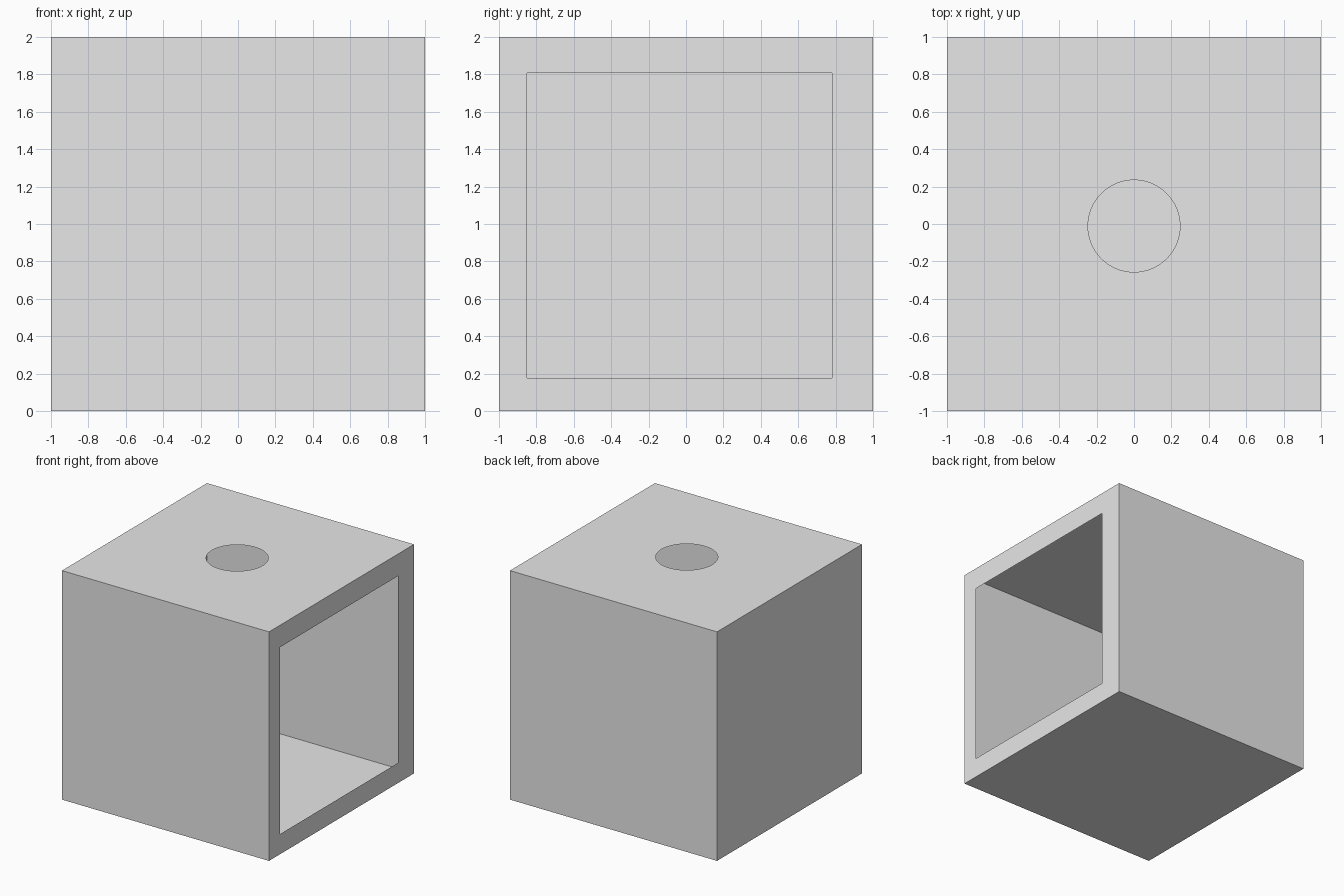
import bpy
import bmesh
from math import cos, sin, tau
from mathutils import Vector

old = bpy.data.objects.get("Cube")
if old:
    bpy.data.objects.remove(old, do_unlink=True)

# Single plain grey
grey = bpy.data.materials.new("light_grey")
grey.use_nodes = True
colour = (0.8, 0.8, 0.8, 1)
grey.diffuse_color = colour
grey.node_tree.nodes["Principled BSDF"].inputs["Base Color"].default_value = colour

SQUARE = [(-1, -1), (1, -1), (1, 1), (-1, 1)]


def add_loop(bm, points):
    verts = [bm.verts.new(p) for p in points]
    return [bm.edges.new((v, verts[(i + 1) % len(verts)]))
            for i, v in enumerate(verts)]


def add_holed_panel(bm, outer, inner, normal):
    """Fill the flat area between an outer and an inner outline."""
    edges = add_loop(bm, outer) + add_loop(bm, inner)
    bmesh.ops.triangle_fill(bm, use_beauty=True, edges=edges, normal=Vector(normal))


bm = bmesh.new()

# Paper-thin box without its top and +x sides
bmesh.ops.create_cube(bm, size=2)
bmesh.ops.translate(bm, verts=bm.verts, vec=(0, 0, 1))
bm.normal_update()
open_sides = [f for f in bm.faces if f.normal.z > 0.9 or f.normal.x > 0.9]
bmesh.ops.delete(bm, geom=open_sides, context='FACES')

# Top panel with a round hole
segments, radius = 64, 0.246
circle = [(radius * cos(tau * i / segments),
           radius * sin(tau * i / segments) - 0.011, 2) for i in range(segments)]
add_holed_panel(bm, [(x, y, 2) for x, y in SQUARE], circle, (0, 0, 1))

# Side panel with a square window
half = 0.816
window = [(1, half * y - 0.035, half * z + 0.992) for y, z in SQUARE]
add_holed_panel(bm, [(1, y, z + 1) for y, z in SQUARE], window, (1, 0, 0))

# Weld the panels to the box and point every face outwards
bmesh.ops.remove_doubles(bm, verts=bm.verts, dist=0.0001)
bm.normal_update()
for face in bm.faces:
    if face.normal.dot(face.calc_center_median() - Vector((0, 0, 1))) < 0:
        face.normal_flip()

mesh = bpy.data.meshes.new("hollow_box")
bm.to_mesh(mesh)
bm.free()
mesh.materials.append(grey)
box = bpy.data.objects.new("hollow_box", mesh)
bpy.context.collection.objects.link(box)
